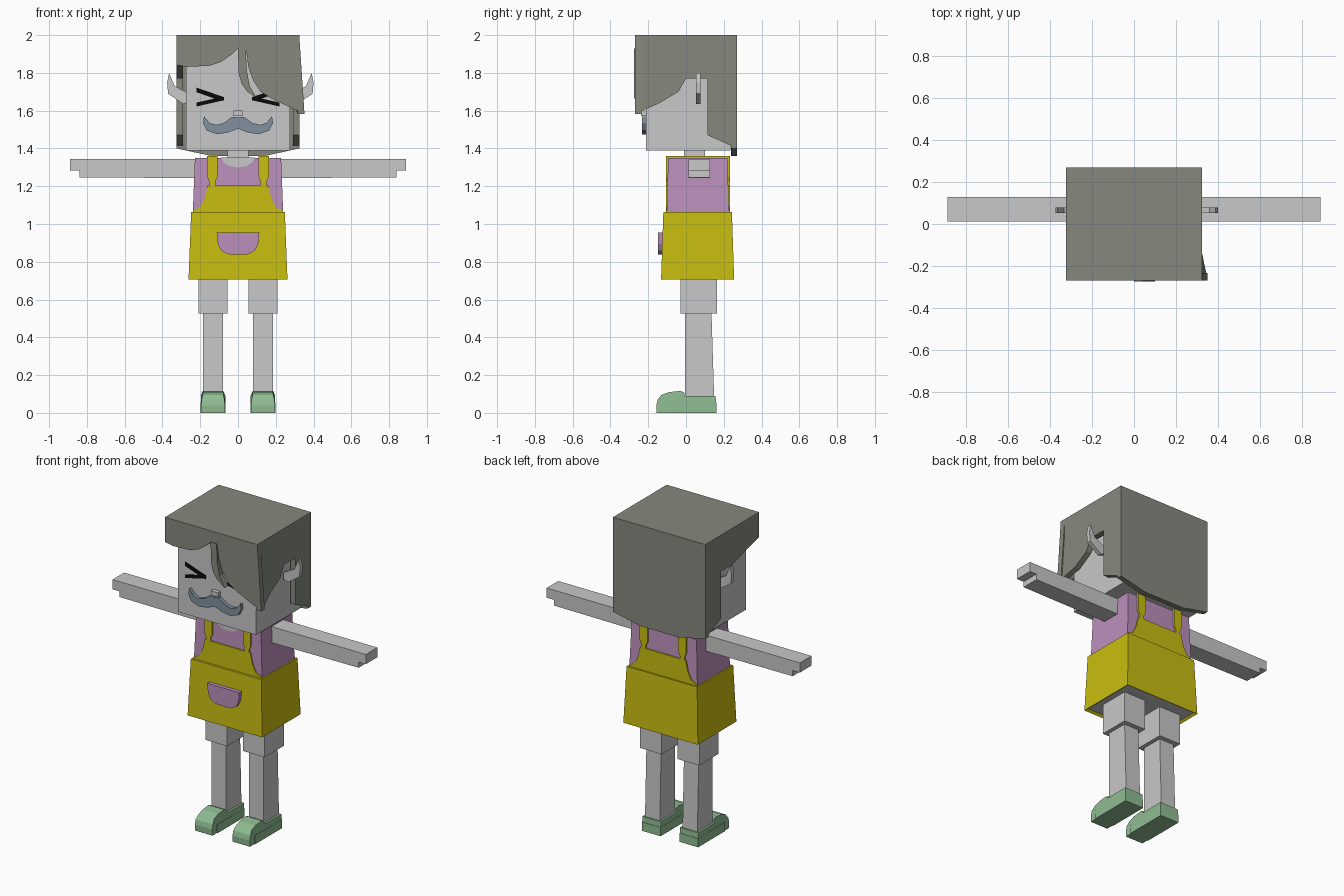
import bpy
import bmesh

old = bpy.data.objects.get("Cube")
if old:
    bpy.data.objects.remove(old, do_unlink=True)


def material(name, r, g, b):
    m = bpy.data.materials.new(name)
    m.use_nodes = True
    m.diffuse_color = (r, g, b, 1)
    m.node_tree.nodes["Principled BSDF"].inputs["Base Color"].default_value = (r, g, b, 1)
    return m


skin = material("pale skin", 0.58, 0.58, 0.58)
hair = material("grey hair", 0.24, 0.25, 0.21)
pink = material("pink cloth", 0.50, 0.28, 0.50)
yellow = material("yellow cloth", 0.58, 0.51, 0.005)
green = material("green shoe", 0.28, 0.51, 0.29)
slate = material("slate moustache", 0.22, 0.28, 0.34)
black = material("black", 0.003, 0.003, 0.003)


def finish(name, bm, *mats):
    bmesh.ops.recalc_face_normals(bm, faces=bm.faces)
    mesh = bpy.data.meshes.new(name)
    bm.to_mesh(mesh)
    bm.free()
    for m in mats:
        mesh.materials.append(m)
    ob = bpy.data.objects.new(name, mesh)
    bpy.context.collection.objects.link(ob)
    return ob


def prism(name, mat, pts, axis, lo, hi):
    """Extrude an outline (horizontal, z) along x or y from lo to hi."""
    bm = bmesh.new()
    place = (lambda a, z, d: (d, a, z)) if axis == "x" else (lambda a, z, d: (a, d, z))
    rings = [[bm.verts.new(place(a, z, d)) for a, z in pts] for d in (lo, hi)]
    for ring in rings:
        bm.faces.new(ring)
    n = len(pts)
    for i in range(n):
        j = (i + 1) % n
        bm.faces.new((rings[0][i], rings[0][j], rings[1][j], rings[1][i]))
    return finish(name, bm, mat)


def tapered(name, mat, z0, bottom, z1, top, inner=None):
    """Box between two rectangles (x0, x1, y0, y1); inner recesses the underside."""
    bm = bmesh.new()
    rings = []
    for z, (x0, x1, y0, y1) in ((z0, bottom), (z1, top)):
        rings.append([bm.verts.new((x, y, z)) for x, y in ((x0, y0), (x1, y0), (x1, y1), (x0, y1))])
    low = bm.faces.new(rings[0])
    bm.faces.new(rings[1])
    for i in range(4):
        j = (i + 1) % 4
        bm.faces.new((rings[0][i], rings[0][j], rings[1][j], rings[1][i]))
    bmesh.ops.recalc_face_normals(bm, faces=bm.faces)
    if inner:
        bmesh.ops.inset_region(bm, faces=[low], thickness=0.022, depth=-0.012)
        low.material_index = 1
        return finish(name, bm, mat, inner)
    return finish(name, bm, mat)


def box(name, mat, x0, x1, y0, y1, z0, z1):
    return tapered(name, mat, z0, (x0, x1, y0, y1), z1, (x0, x1, y0, y1))


def both(half):
    """Complete a right-half outline by mirroring it."""
    return half + [(-a, z) for a, z in reversed(half) if a > 0]


# Head and face
box("head", skin, -0.275, 0.275, -0.212, 0.235, 1.39, 1.965)
box("neck", skin, -0.055, 0.055, -0.01, 0.10, 1.30, 1.40)
box("nose", skin, -0.025, 0.025, -0.237, -0.21, 1.572, 1.60)
prism("moustache", slate, both([
    (0, 1.563), (0.03, 1.568), (0.075, 1.535), (0.115, 1.525), (0.15, 1.535),
    (0.18, 1.57), (0.185, 1.535), (0.165, 1.495), (0.11, 1.475), (0.05, 1.485),
    (0, 1.505)]), "y", -0.234, -0.21)
for side, s in (("left", 1), ("right", -1)):
    prism(side + "_eye", black, [(s * a, z) for a, z in (
        (0.22, 1.722), (0.075, 1.672), (0.075, 1.655), (0.22, 1.622),
        (0.22, 1.643), (0.125, 1.664), (0.22, 1.698))], "y", -0.217, -0.211)
    shift = 0.025 if s > 0 else 0
    prism(side + "_ear", skin, [(s * a + shift, z) for a, z in (
        (0.26, 1.645), (0.29, 1.635), (0.37, 1.69), (0.375, 1.75), (0.365, 1.80),
        (0.335, 1.73), (0.26, 1.69))], "y", 0.052, 0.078)

# Hair: cap, swept fringe, loose lock, sides and back
box("hair_top", hair, -0.325, 0.325, -0.27, 0.27, 1.965, 2.0)
prism("hair_fringe", hair, [
    (-0.325, 1.99), (-0.325, 1.842), (-0.27, 1.832), (-0.15, 1.838), (-0.09, 1.858),
    (-0.03, 1.90), (0, 1.93), (0.042, 1.93), (0.055, 1.83), (0.08, 1.76),
    (0.12, 1.70), (0.18, 1.663), (0.27, 1.62), (0.352, 1.583), (0.325, 1.99)],
    "y", -0.27, -0.235)
prism("hair_lock", hair, [
    (0, 1.93), (0.003, 1.80), (0.02, 1.74), (0.05, 1.70), (0.10, 1.665),
    (0.062, 1.73), (0.045, 1.82), (0.042, 1.93)], "y", -0.275, -0.24)
back_edge = [(0, 1.77), (0.115, 1.77), (0.115, 1.47), (0.27, 1.40), (0.27, 1.99), (-0.27, 1.99)]
prism("hair_right_side", hair, [(-0.27, 1.842)] + back_edge, "x", -0.325, -0.29)
left = prism("hair_left_side", hair,
             [(-0.27, 1.583), (-0.14, 1.64), (-0.04, 1.70)] + back_edge, "x", 0.29, 0.325)
for v in left.data.vertices:
    if v.co.z < 1.60 > 1.40 and v.co.y < -0.2:
        v.co.x += 0.027
prism("hair_back", hair, both([(0, 1.36), (0.14, 1.36), (0.325, 1.40), (0.325, 1.99), (0, 1.99)]),
      "y", 0.237, 0.27)

# Shirt and neckline
tapered("shirt", pink, 1.04, (-0.24, 0.24, -0.101, 0.228), 1.35, (-0.228, 0.228, -0.095, 0.22))
prism("neckline", skin, both([(0, 1.298), (0.045, 1.307), (0.075, 1.325), (0.088, 1.351), (0, 1.351)]),
      "y", -0.100, -0.092)

# Apron dress with bib, straps and pocket
tapered("skirt", yellow, 0.705, (-0.262, 0.262, -0.132, 0.255), 1.063, (-0.248, 0.248, -0.12, 0.243), skin)
bib = both([(0, 1.05), (0.242, 1.05), (0.238, 1.07), (0.20, 1.09), (0.175, 1.14), (0.16, 1.205), (0, 1.205)])
strap = [(0.12, 1.19), (0.12, 1.225), (0.108, 1.25), (0.108, 1.36),
         (0.163, 1.36), (0.163, 1.25), (0.152, 1.225), (0.152, 1.19)]
for place, y0, y1 in (("front", -0.106, -0.094), ("back", 0.219, 0.233)):
    prism(place + "_bib", yellow, bib, "y", y0, y1)
    for side, s in (("left", 1), ("right", -1)):
        prism(f"{place}_{side}_strap", yellow, [(s * a, z) for a, z in strap], "y", y0, y1)
prism("pocket", pink, both([(0, 0.838), (0.055, 0.84), (0.09, 0.86), (0.107, 0.895), (0.113, 0.955), (0, 0.955)]),
      "y", -0.148, -0.12)

# Arms, legs and shoes
shoe = [(-0.155, 0), (-0.157, 0.04), (-0.15, 0.07), (-0.13, 0.095), (-0.09, 0.11),
        (-0.03, 0.116), (-0.01, 0.108), (-0.005, 0.09), (0.157, 0.09), (0.16, 0)]
for side, s in (("left", 1), ("right", -1)):
    box(side + "_shoulder_strap", yellow, s * 0.135 - 0.027, s * 0.135 + 0.027, -0.1, 0.225, 1.345, 1.36)
    prism(side + "_arm", skin, [(s * a, z) for a, z in (
        (0.2, 1.243), (0.84, 1.247), (0.84, 1.283), (0.89, 1.283), (0.89, 1.345), (0.2, 1.345))],
        "y", 0.012, 0.128)
    c = s * 0.132
    box(side + "_thigh", skin, c - 0.077, c + 0.077, -0.03, 0.165, 0.525, 0.72)
    tapered(side + "_shin", skin, 0.05, (c - 0.052, c + 0.052, -0.005, 0.15),
            0.53, (c - 0.052, c + 0.052, -0.005, 0.135))
    ob = prism(side + "_shoe", green, shoe, "x", c - 0.065, c + 0.065)
    for v in ob.data.vertices:
        if v.co.z > 0.092:
            v.co.x = c + (v.co.x - c) * 0.84
        elif v.co.y < -0.14:
            v.co.x = c + (v.co.x - c) * 0.93
    box(side + "_sole_band", green, c - 0.066, c + 0.066, -0.11, 0.161, 0.0, 0.055)
